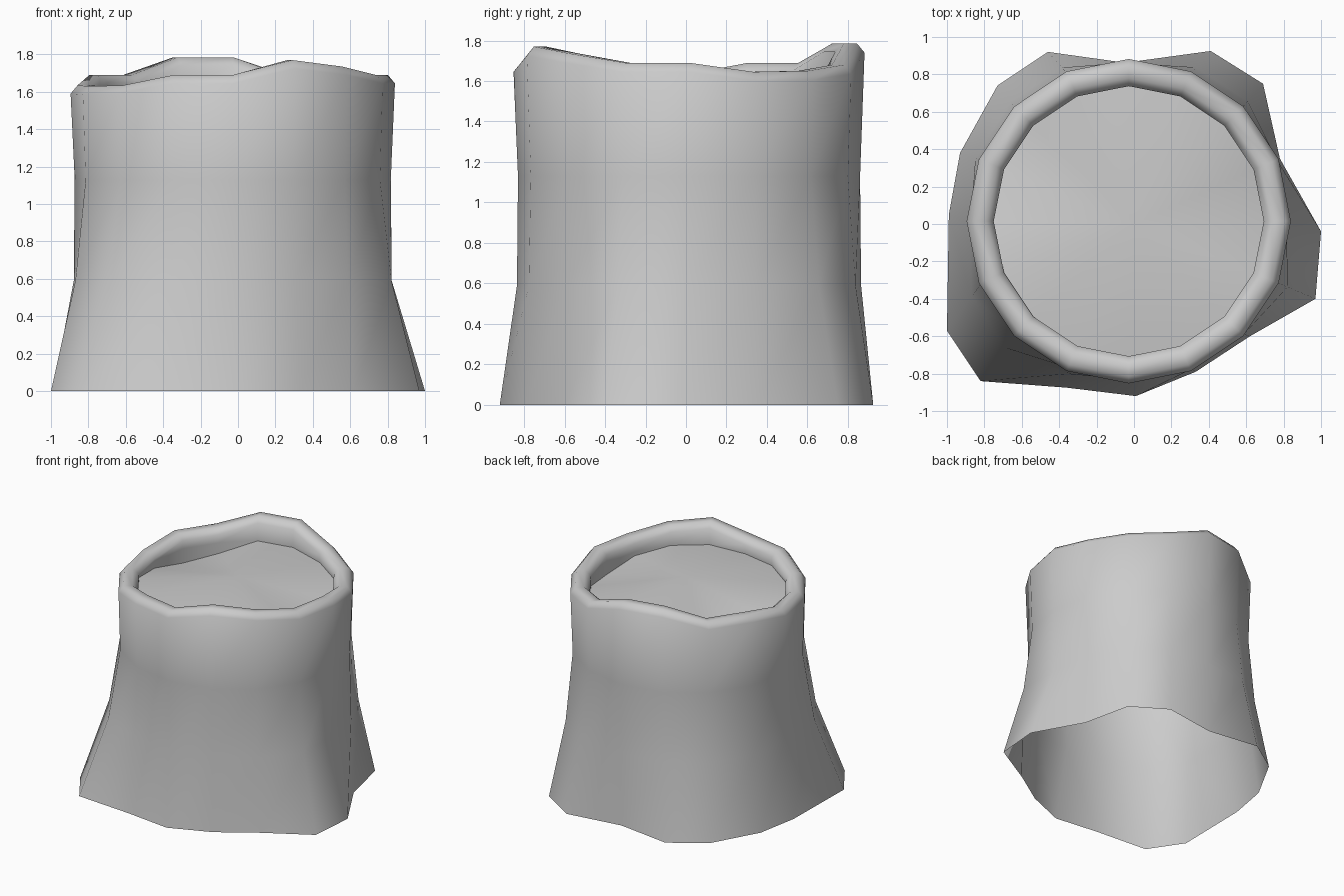
import bpy, bmesh, math

if "Cube" in bpy.data.objects:
    bpy.data.objects.remove(bpy.data.objects["Cube"])

N = 16
CX, CY = -0.028, 0.015

# Flared root outline at the ground, counter-clockwise from +x
base = [(1, -.04), (.78, .35), (.69, .75), (.41, .925), (-.03, .86), (-.46, .92),
        (-.73, .74), (-.93, .38), (-.99, .05), (-1, -.57), (-.82, -.84), (-.36, -.875),
        (.01, -.92), (.33, -.79), (.62, -.60), (.97, -.40)]
# Uneven height of the rim at each of the 16 corners
top = [1.69, 1.645, 1.65, 1.68, 1.785, 1.785, 1.69, 1.69,
       1.635, 1.63, 1.635, 1.69, 1.69, 1.77, 1.735, 1.69]
# Corners where the cut face sinks a little below the rim wall
dips = {0: .09, 1: .05, 15: .03, 6: .085, 7: .115, 8: .05}


def circle(r):
    return [(CX + r * math.cos(2 * math.pi * i / N),
             CY + r * math.sin(2 * math.pi * i / N)) for i in range(N)]


def rim_ring(r, drop):
    return [(x, y, top[i] - drop) for i, (x, y) in enumerate(circle(r))]


def flare_ring(r, z, mix):
    # Circle pulled towards the root outline between the four axis corners
    out = []
    for i, ((x, y), (bx, by)) in enumerate(zip(circle(r), base)):
        m = mix if i % 4 else 0
        out.append((x + (bx - x) * m, y + (by - y) * m, z))
    return out


def make_object(name, rings, centre=None):
    bm = bmesh.new()
    loops = [[bm.verts.new(p) for p in ring] for ring in rings]
    for a, b in zip(loops, loops[1:]):
        for i in range(N):
            j = (i + 1) % N
            bm.faces.new((a[i], a[j], b[j], b[i]))
    if centre:
        c = bm.verts.new(centre)
        for i in range(N):
            bm.faces.new((loops[-1][i], loops[-1][(i + 1) % N], c))
    me = bpy.data.meshes.new(name)
    bm.to_mesh(me)
    bm.free()
    ob = bpy.data.objects.new(name, me)
    bpy.context.collection.objects.link(ob)
    bpy.ops.object.select_all(action='DESELECT')
    ob.select_set(True)
    bpy.context.view_layer.objects.active = ob
    bpy.ops.object.shade_smooth_by_angle(angle=math.radians(65))
    return ob


# Bark wall, rounded rim and inner lip
floor = [(x, y, 1.57 + 0.25 * (top[i] - 1.635)) for i, (x, y) in enumerate(circle(0.722))]
bark = [[(x, y, 0) for x, y in base],
        flare_ring(0.85, 0.59, 0.3),
        flare_ring(0.845, 1.13, 0.03),
        rim_ring(0.867, 0.045),
        rim_ring(0.83, 0),
        rim_ring(0.765, 0),
        rim_ring(0.722, 0.04),
        floor]
make_object("stump_bark", bark)

# Cut wood face sunk inside the rim, with a short skirt where it dips
sunk = [(x, y, z - dips.get(i, 0.005)) for i, (x, y, z) in enumerate(floor)]
make_object("cut_face", [floor, sunk], (0, 0, 1.66))
